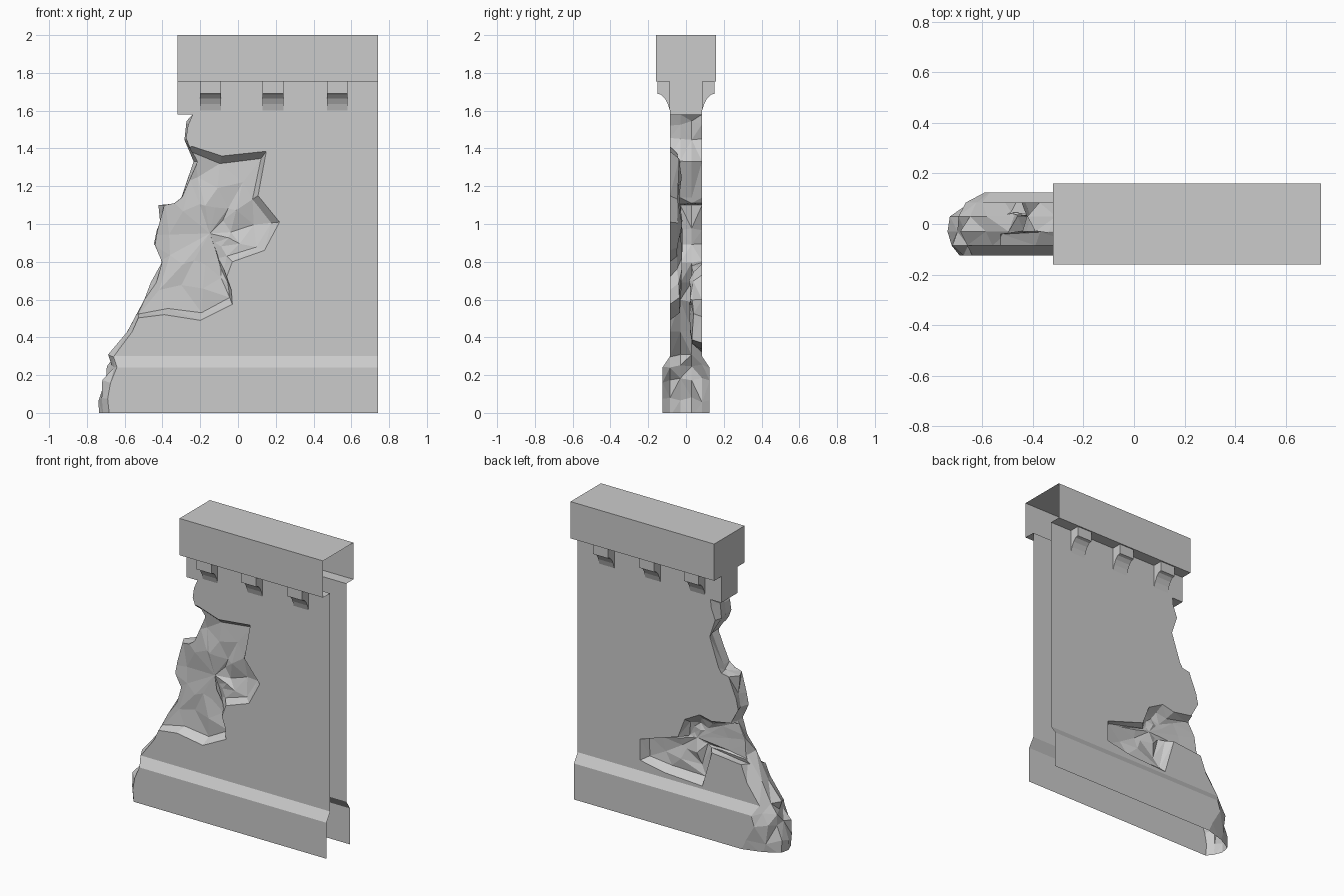
import bpy, bmesh, random
from mathutils import Vector

if "Cube" in bpy.data.objects:
    bpy.data.objects.remove(bpy.data.objects["Cube"])

random.seed(7)
X_END = 0.74


def make_object(name, bm, cutter=False):
    bmesh.ops.recalc_face_normals(bm, faces=bm.faces)
    me = bpy.data.meshes.new(name)
    bm.to_mesh(me)
    bm.free()
    ob = bpy.data.objects.new(name, me)
    bpy.context.collection.objects.link(ob)
    if cutter:
        ob.hide_render = True
        ob.hide_set(True)
    return ob


def bridge(bm, a, b, closed=True):
    n = len(a)
    for i in range(n if closed else n - 1):
        j = (i + 1) % n
        bm.faces.new((a[i], a[j], b[j], b[i]))


def extrude_profile(name, yz, x0, x1):
    bm = bmesh.new()
    a = [bm.verts.new((x0, y, z)) for y, z in yz]
    b = [bm.verts.new((x1, y, z)) for y, z in yz]
    bridge(bm, a, b)
    bm.faces.new(a)
    bm.faces.new(b)
    return make_object(name, bm)


# Rough cutter for the broken left end: x, z, front and back corner setback
def end_cutter():
    levels = [
        (-.74, -.02, .06, .25), (-.74, .07, .04, .20), (-.73, .17, .025, .14),
        (-.70, .25, .03, .10), (-.69, .30, .02, .09), (-.60, .44, .03, .06),
        (-.51, .60, .03, .04), (-.465, .70, .02, .03), (-.415, .79, .02, .01),
        (-.455, .89, .03, .01), (-.44, .98, .03, .01), (-.424, 1.10, .03, .02),
        (-.34, 1.11, .02, .01), (-.31, 1.14, .01, .01), (-.245, 1.34, .01, .01),
        (-.285, 1.45, .01, .01), (-.275, 1.53, .01, .02), (-.24, 1.58, 0, 0),
        (-.32, 1.58, 0, 0), (-.32, 2.1, 0, 0)]
    cols = [-.2, -.125, -.085, -.03, .03, .085, .125, .2]
    bm = bmesh.new()
    rows, outer = [], []
    for k, (x, z, f, b) in enumerate(levels):
        half = .125 if z < .27 else .085
        row = []
        for y in cols:
            t = min(abs(y) / half, 1.3)
            off = (f if y < 0 else b) * t * t
            dz = 0
            if 0 < k < 17:
                off += random.choice((0, .01, .03))
                dz = random.uniform(-.015, .015) if k not in (11, 12, 13) else 0
            row.append(bm.verts.new((x + off, y, z + dz)))
        rows.append(row)
        outer.append([bm.verts.new((-1.1, cols[0], z)), bm.verts.new((-1.1, cols[-1], z))])
    for r, s, o, p in zip(rows, rows[1:], outer, outer[1:]):
        bridge(bm, r, s, False)
        if (o[0].co - p[0].co).length > 1e-6:
            bm.faces.new((o[0], o[1], p[1], p[0]))
        bm.faces.new((r[0], s[0], p[0], o[0]))
        bm.faces.new((r[-1], s[-1], p[1], o[1]))
    bm.faces.new(rows[0] + outer[0][::-1])
    bm.faces.new(rows[-1] + outer[-1][::-1])
    bmesh.ops.remove_doubles(bm, verts=bm.verts, dist=1e-5)
    bmesh.ops.triangulate(bm, faces=bm.faces)
    return make_object("broken_end_cutter", bm, True)


# Cutter for a spalled patch: sloped rim and a rough floor, side = -1 front, 1 back
def gouge_cutter(name, outline, centre, side, depth):
    bm = bmesh.new()
    c = Vector(centre)
    pts = [Vector(p) for p in outline]

    def ring(ps, y, rough=0):
        return [bm.verts.new((p.x + random.uniform(-rough, rough) * .8,
                              side * (y + random.uniform(-rough, rough)),
                              p.y + random.uniform(-rough, rough) * .8)) for p in ps]

    inner = [p + (c - p).normalized() * .04 for p in pts]
    rings = [ring(pts, .2), ring(pts, .085), ring(inner, .085 - depth, .008)]
    for f in (.68, .36):
        rings.append(ring([c + (p - c) * f for p in inner], .08 - depth, .018))
    mid = bm.verts.new((c.x, side * (.075 - depth), c.y))
    for a, b in zip(rings, rings[1:]):
        bridge(bm, a, b)
    last = rings[-1]
    for i, v in enumerate(last):
        bm.faces.new((v, last[(i + 1) % len(last)], mid))
    bm.faces.new(rings[0])
    bmesh.ops.triangulate(bm, faces=bm.faces)
    return make_object(name, bm, True)


front_outline = [
    (-.24, 1.41), (-.085, 1.36), (.15, 1.385), (.106, 1.15), (.22, 1.01), (.14, .86),
    (-.03, .80), (-.06, .72), (-.035, .65), (-.03, .575), (-.2, .49), (-.39, .52),
    (-.55, .50), (-.75, .62), (-.75, .95), (-.55, 1.3), (-.33, 1.40)]
back_outline = [
    (.28, .51), (.28, .37), (.1, .335), (-.18, .32), (-.25, .56), (-.45, .54),
    (-.8, .51), (-.8, .78), (-.42, .80), (-.25, .77), (-.16, .79), (-.05, .73), (0, .6)]

# Wall body: plinth, wall and top parapet in one section
half = [(.125, 0), (.125, .24), (.085, .30), (.085, 1.755), (.16, 1.755), (.16, 2)]
section = [(-y, z) for y, z in half] + half[::-1]
wall = extrude_profile("broken_wall", section, -.9, X_END)
cutters = [end_cutter(),
           gouge_cutter("front_gouge_cutter", front_outline, (-.15, .95), -1, .045),
           gouge_cutter("back_gouge_cutter", back_outline, (-.1, .6), 1, .05)]
for cut in cutters:
    mod = wall.modifiers.new(cut.name, 'BOOLEAN')
    mod.operation = 'DIFFERENCE'
    mod.solver = 'EXACT'
    mod.object = cut
bpy.context.view_layer.update()
dg = bpy.context.evaluated_depsgraph_get()
baked = bpy.data.meshes.new_from_object(wall.evaluated_get(dg))
wall.modifiers.clear()
wall.data = baked

# Leave the shell open underneath and at the joining end
bm = bmesh.new()
bm.from_mesh(baked)
hidden = [f for f in bm.faces
          if all(v.co.x > X_END - .001 for v in f.verts) or all(v.co.z < .001 for v in f.verts)]
bmesh.ops.delete(bm, geom=hidden, context='FACES')
bm.to_mesh(baked)
bm.free()
for cut in cutters:
    bpy.data.objects.remove(cut)

# Curved corbels under the parapet, both faces
corbel = [(.085, 1.755), (.152, 1.755), (.152, 1.69), (.132, 1.685), (.112, 1.665),
          (.096, 1.635), (.085, 1.60)]
for side, label in ((-1, "front"), (1, "back")):
    for i, x in enumerate((-.2, .13, .47)):
        extrude_profile(f"{label}_corbel_{i + 1}", [(side * y, z) for y, z in corbel], x, x + .11)
